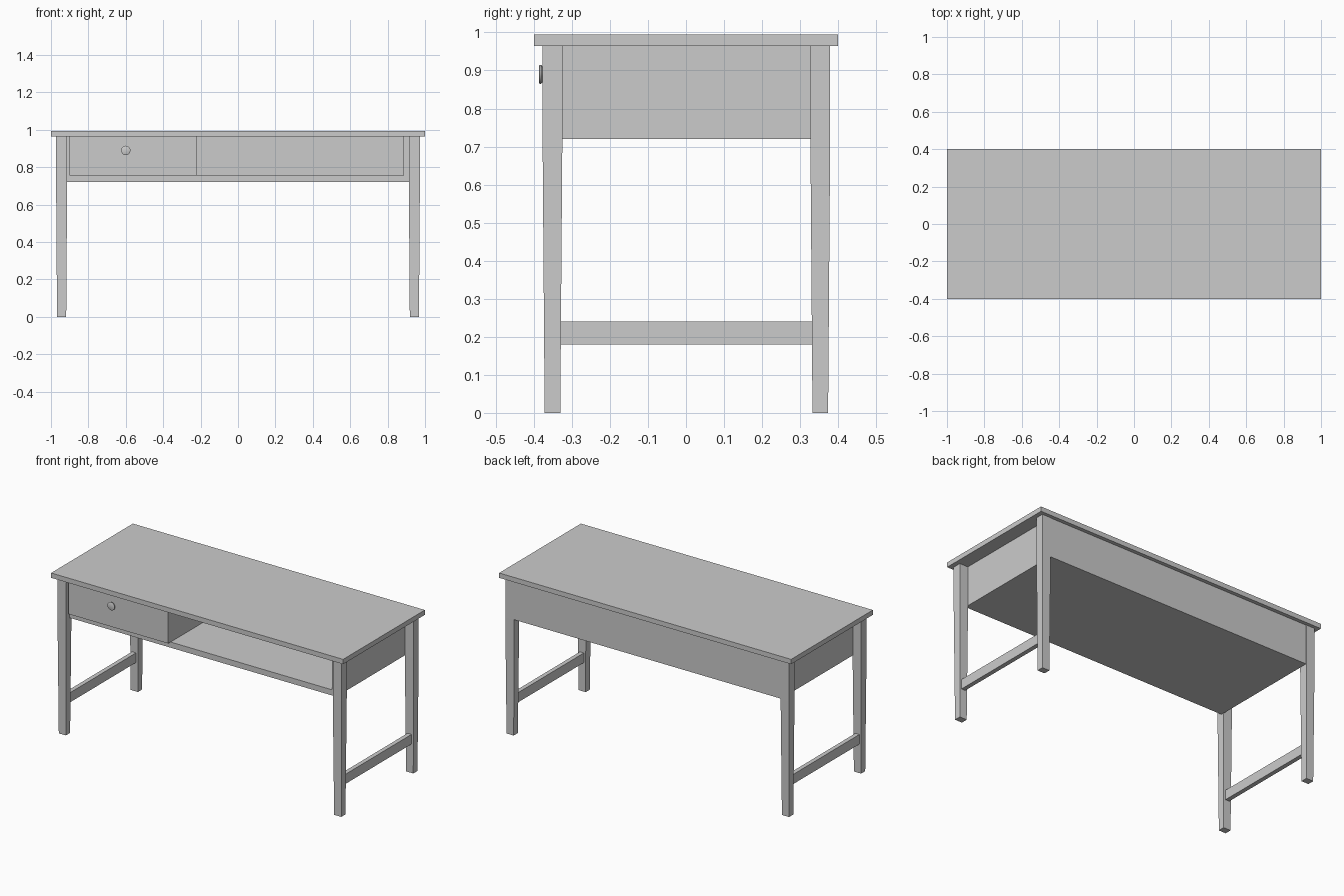
import bpy, bmesh, math

if "Cube" in bpy.data.objects:
    bpy.data.objects.remove(bpy.data.objects["Cube"])


def make_object(name, bm):
    bmesh.ops.recalc_face_normals(bm, faces=bm.faces)
    mesh = bpy.data.meshes.new(name)
    bm.to_mesh(mesh)
    bm.free()
    obj = bpy.data.objects.new(name, mesh)
    bpy.context.collection.objects.link(obj)
    return obj


def box(name, x, y, z):
    bm = bmesh.new()
    bmesh.ops.create_cube(bm, size=1)
    for v in bm.verts:
        v.co = [r[0] if c < 0 else r[1] for r, c in zip((x, y, z), v.co)]
    return make_object(name, bm)


def leg(name, cx, cy):
    # Square upper block, tapering gently down to the foot
    bm = bmesh.new()
    rings = []
    for z, hx, hy in ((0, 0.0245, 0.0205), (0.72, 0.0295, 0.026), (0.967, 0.0295, 0.026)):
        rings.append([bm.verts.new((cx + sx * hx, cy + sy * hy, z))
                      for sx, sy in ((-1, -1), (1, -1), (1, 1), (-1, 1))])
    for a, b in zip(rings, rings[1:]):
        for i in range(4):
            j = (i + 1) % 4
            bm.faces.new((a[i], a[j], b[j], b[i]))
    bm.faces.new(rings[0])
    bm.faces.new(rings[-1])
    return make_object(name, bm)


# Table top
box("table_top", (-1, 1), (-0.4, 0.4), (0.965, 0.995))

# Legs and low side stretchers
for side, s in (("left", -1), ("right", 1)):
    leg("front_leg_" + side, s * 0.943, -0.351)
    leg("back_leg_" + side, s * 0.943, 0.353)
    xs = sorted((s * 0.93, s * 0.957))
    box("stretcher_" + side, xs, (-0.332, 0.334), (0.18, 0.24))

# Compartment: floor, end panels and back
FRONT, BACK, OUT = -0.345, 0.377, 0.915
box("compartment_floor", (-OUT, OUT), (FRONT, BACK), (0.72, 0.755))
box("end_panel_left", (-OUT, -0.902), (FRONT, BACK), (0.755, 0.967))
box("end_panel_right", (0.884, OUT), (FRONT, BACK), (0.755, 0.967))
box("back_panel", (-0.902, 0.884), (0.18, BACK), (0.755, 0.967))

# Drawer
box("drawer_front", (-0.902, -0.22), (-0.369, FRONT), (0.755, 0.964))
box("drawer_body", (-0.902, -0.22), (FRONT, 0.18), (0.755, 0.964))

# Drawer knob, turned from a profile of (radius, y)
bm = bmesh.new()
profile = ((0.012, -0.366), (0.014, -0.372), (0.02, -0.377), (0.025, -0.381), (0.025, -0.385), (0.021, -0.387))
N = 32
rings = [[bm.verts.new((-0.6 + r * math.cos(2 * math.pi * i / N), y,
                        0.89 + r * math.sin(2 * math.pi * i / N))) for i in range(N)]
         for r, y in profile]
for a, b in zip(rings, rings[1:]):
    for i in range(N):
        j = (i + 1) % N
        bm.faces.new((a[i], a[j], b[j], b[i]))
bm.faces.new(rings[0])
bm.faces.new(rings[-1])
knob = make_object("drawer_knob", bm)
bpy.context.view_layer.objects.active = knob
knob.select_set(True)
bpy.ops.object.shade_smooth_by_angle()
